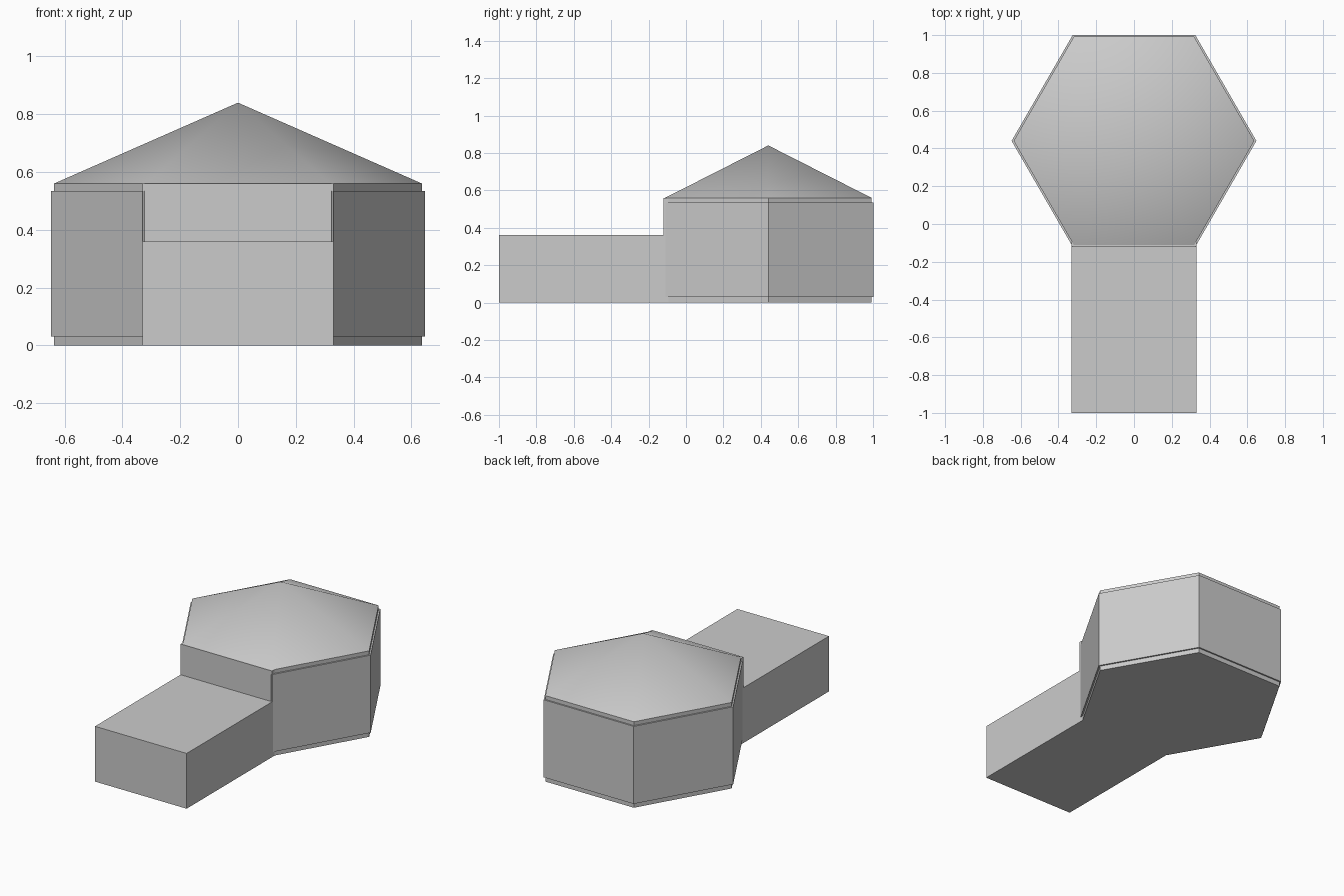
import bpy, bmesh
from math import cos, sin, pi

if "Cube" in bpy.data.objects:
    bpy.data.objects.remove(bpy.data.objects["Cube"])

CY = 0.44        # centre of the hexagonal hall
R_CORE = 0.637   # core and roof radius
R_WALL = 0.648   # outer radius of the wall panels


def hex_point(i, r, z):
    a = i * pi / 3
    return (r * cos(a), CY + r * sin(a), z)


def make_object(name, bm):
    bmesh.ops.recalc_face_normals(bm, faces=bm.faces)
    mesh = bpy.data.meshes.new(name)
    bm.to_mesh(mesh)
    bm.free()
    ob = bpy.data.objects.new(name, mesh)
    bpy.context.collection.objects.link(ob)
    return ob


def prism(name, outline, z0, z1):
    bm = bmesh.new()
    low = [bm.verts.new((p[0], p[1], z0)) for p in outline]
    top = [bm.verts.new((p[0], p[1], z1)) for p in outline]
    bm.faces.new(low)
    bm.faces.new(top)
    n = len(outline)
    for i in range(n):
        j = (i + 1) % n
        bm.faces.new((low[i], low[j], top[j], top[i]))
    return make_object(name, bm)


def block(name, half_x, y0, y1, z1):
    return prism(name, [(-half_x, y0), (half_x, y0), (half_x, y1), (-half_x, y1)], 0, z1)


# Hexagonal hall core
prism("hall_core", [hex_point(i, R_CORE, 0) for i in range(6)], 0, 0.56)

# Mitred wall panels on every side but the front
for i in (0, 1, 2, 3, 5):
    outline = [hex_point(i, R_CORE - 0.004, 0), hex_point(i, R_WALL, 0),
               hex_point(i + 1, R_WALL, 0), hex_point(i + 1, R_CORE - 0.004, 0)]
    prism(f"wall_panel_{i}", outline, 0.03, 0.535)

# Front wall and entrance corridor
block("front_wall", 0.33, -0.12, -0.094, 0.56)
block("entrance_corridor", 0.33, -1.0, -0.115, 0.36)

# Smooth-shaded pointed roof
bm = bmesh.new()
rim = [bm.verts.new(hex_point(i, R_CORE, 0.56)) for i in range(6)]
apex = bm.verts.new((0, CY, 0.84))
for i in range(6):
    bm.faces.new((rim[i], rim[(i + 1) % 6], apex))
roof = make_object("roof", bm)
for f in roof.data.polygons:
    f.use_smooth = True
    if f.normal.z < 0:
        f.flip()
